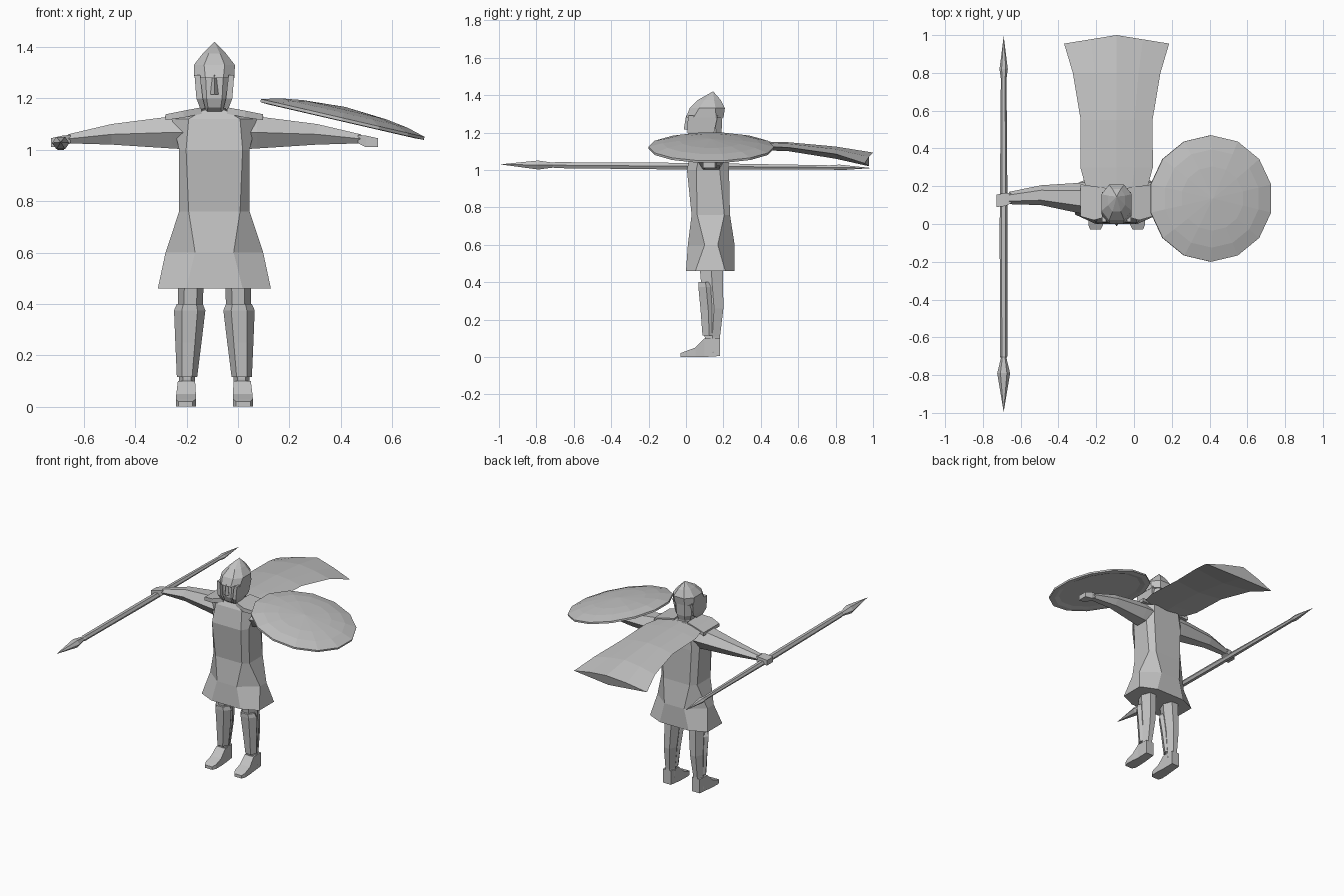
import bpy, math
from mathutils import Matrix

CX = -0.092  # body centre line
grey = bpy.data.materials.new("plain_grey")
grey.diffuse_color = (0.54, 0.54, 0.54, 1)


def loft(name, rings, matrix=None):
    """Skin rings of equal point count; a one-point end ring makes a tip."""
    import bmesh
    bm = bmesh.new()
    loops = [[bm.verts.new(p) for p in r] for r in rings]
    n = max(len(r) for r in rings)
    for a, b in zip(loops, loops[1:]):
        for i in range(n):
            j = (i + 1) % n
            if len(a) == 1:
                bm.faces.new((a[0], b[i], b[j]))
            elif len(b) == 1:
                bm.faces.new((a[i], a[j], b[0]))
            else:
                bm.faces.new((a[i], a[j], b[j], b[i]))
    for end in (loops[0], loops[-1]):
        if len(end) > 2:
            bm.faces.new(end)
    bmesh.ops.recalc_face_normals(bm, faces=bm.faces)
    if matrix:
        bm.transform(matrix)
    me = bpy.data.meshes.new(name)
    bm.to_mesh(me)
    bm.free()
    me.materials.append(grey)
    ob = bpy.data.objects.new(name, me)
    bpy.context.collection.objects.link(ob)
    return ob


def ngon(axis, at, u0, u1, v0, v1, n=6, turn=0.0):
    """Polygon across an axis, stretched to fill the bounds u0..u1, v0..v1."""
    ang = [2 * math.pi * (i + turn) / n for i in range(n)]
    mu = max(abs(math.cos(a)) for a in ang)
    mv = max(abs(math.sin(a)) for a in ang)
    pts = []
    for a in ang:
        u = (u0 + u1) / 2 + (u1 - u0) / 2 * math.cos(a) / mu
        v = (v0 + v1) / 2 + (v1 - v0) / 2 * math.sin(a) / mv
        pts.append({"x": (at, u, v), "y": (u, at, v), "z": (u, v, at)}[axis])
    return pts


def body_ring(z, w, f, y0, y1, c):
    """Chamfered rectangle: half width w, flat front half width f."""
    half = [(f, y0), (w, y0 + c), (w, y1 - c), (f, y1)]
    return [(CX + x, y, z) for x, y in half] + [(CX - x, y, z) for x, y in half[::-1]]


# tunic with flared skirt
loft("tunic", [body_ring(*r) for r in (
    (0.46, 0.22, 0.11, 0.0, 0.26, 0.05),
    (0.60, 0.19, 0.075, 0.01, 0.26, 0.09),
    (0.76, 0.137, 0.10, 0.03, 0.235, 0.03),
    (1.00, 0.137, 0.11, 0.005, 0.23, 0.05),
    (1.12, 0.165, 0.10, 0.03, 0.22, 0.05),
    (1.155, 0.07, 0.04, 0.05, 0.19, 0.03))])

# head and pointed helmet
loft("head", [body_ring(*r) for r in (
    (1.13, 0.05, 0.03, 0.07, 0.18, 0.03),
    (1.165, 0.045, 0.025, 0.025, 0.18, 0.03),
    (1.20, 0.06, 0.03, 0.012, 0.19, 0.03),
    (1.30, 0.066, 0.035, 0.015, 0.195, 0.04))])
loft("helmet", [body_ring(*r) for r in (
    (1.28, 0.078, 0.035, 0.0, 0.20, 0.04),
    (1.33, 0.08, 0.04, 0.02, 0.208, 0.05),
    (1.375, 0.045, 0.022, 0.065, 0.185, 0.035))] + [[(CX, 0.145, 1.42)]])
loft("nose", [ngon("z", 1.215, CX - 0.016, CX + 0.016, -0.012, 0.03, 4),
              ngon("z", 1.29, CX - 0.007, CX + 0.007, 0.0, 0.03, 4)])

for s, side in ((-1, "right"), (1, "left")):
    def bx(a, b):
        return CX + s * a, CX + s * b

    # cheek guards
    loft(side + "_cheek_guard", [
        ngon("z", 1.16, *bx(0.035, 0.055), 0.03, 0.09, 4, 0.5),
        ngon("z", 1.20, *bx(0.045, 0.07), 0.008, 0.15, 4, 0.5),
        ngon("z", 1.29, *bx(0.055, 0.077), 0.01, 0.17, 4, 0.5)])
    # leg, shin guard and foot
    loft(side + "_leg", [ngon("z", z, *bx(a, b), y0, y1) for z, a, b, y0, y1 in (
        (0.02, 0.078, 0.142, 0.11, 0.18), (0.11, 0.075, 0.137, 0.10, 0.182),
        (0.26, 0.057, 0.143, 0.10, 0.20), (0.40, 0.045, 0.142, 0.08, 0.198),
        (0.52, 0.04, 0.142, 0.07, 0.195))])
    loft(side + "_shin_guard", [ngon("z", z, *bx(a, b), y0, y1) for z, a, b, y0, y1 in (
        (0.115, 0.067, 0.146, 0.088, 0.16), (0.25, 0.05, 0.152, 0.078, 0.16),
        (0.375, 0.035, 0.157, 0.066, 0.15), (0.40, 0.045, 0.146, 0.066, 0.14))])
    loft(side + "_foot", [ngon("y", y, *bx(a, b), z0, z1, 4, 0.5) for y, a, b, z0, z1 in (
        (-0.03, 0.085, 0.14, 0.0, 0.02), (-0.005, 0.072, 0.15, 0.0, 0.03),
        (0.05, 0.072, 0.148, 0.0, 0.05), (0.10, 0.075, 0.142, 0.0, 0.10),
        (0.182, 0.08, 0.14, 0.005, 0.10))])
    # outstretched arm and hand
    loft(side + "_arm", [ngon("x", CX + s * x, y0, y1, z0, z1) for x, y0, y1, z0, z1 in (
        (0.08, 0.04, 0.22, 1.00, 1.135), (0.165, 0.05, 0.22, 1.005, 1.13),
        (0.40, 0.10, 0.205, 1.02, 1.10), (0.57, 0.105, 0.17, 1.025, 1.06))])
    loft(side + "_hand", [ngon("x", CX + s * x, y0, y1, z0, z1, 4, 0.5) for x, y0, y1, z0, z1 in (
        (0.56, 0.11, 0.165, 1.025, 1.058), (0.59, 0.095, 0.165, 1.01, 1.055),
        (0.636, 0.09, 0.155, 1.01, 1.045))])

# cape blown straight back: y, half width, edge z, ridge z, underside z
cape = ((0.07, 0.07, 1.15, 1.16, 1.13), (0.14, 0.175, 1.135, 1.16, 1.11),
        (0.20, 0.165, 1.135, 1.155, 1.11), (0.30, 0.192, 1.13, 1.155, 1.11),
        (0.55, 0.19, 1.12, 1.148, 1.10), (0.80, 0.232, 1.085, 1.125, 1.06),
        (0.955, 0.278, 1.035, 1.093, 1.02))
rings = []
for y, w, ze, zr, zu in cape:
    bow = 0.045 if y > 0.9 else 0.0
    rings.append([(CX - w, y, ze), (CX - w / 2, y + bow / 2, (ze + zr) / 2 + 0.006),
                  (CX, y + bow, zr), (CX + w / 2, y + bow / 2, (ze + zr) / 2 + 0.006),
                  (CX + w, y, ze), (CX, y + bow / 2, zu)])
loft("cape", rings)

# collar folds on the shoulders
for s, side in ((-1, "right"), (1, "left")):
    loft(side + "_collar", [
        ngon("x", CX + s * 0.05, 0.04, 0.19, 1.14, 1.165, 4, 0.5),
        ngon("x", CX + s * 0.12, 0.02, 0.20, 1.125, 1.152, 4, 0.5),
        ngon("x", CX + s * 0.19, 0.04, 0.21, 1.115, 1.138, 4, 0.5)])

# spear with leaf point and butt spike
spear = [[(-0.69, -0.995, 1.03)]]
for y, rx, rz in ((-0.79, 0.034, 0.024), (-0.71, 0.015, 0.013), (-0.70, 0.02, 0.016),
                  (0.0, 0.021, 0.018), (0.77, 0.015, 0.011), (0.82, 0.022, 0.015)):
    z = 1.02 - 0.008 * y
    spear.append(ngon("y", y, -0.69 - rx, -0.69 + rx, z - rz, z + rz))
loft("spear", spear + [[(-0.69, 0.995, 1.01)]])

# domed shield tilted over the forearm
disc = [ngon("z", z, -r, r, -r, r, 14, 0.5) for r, z in (
    (0.27, 0.006), (0.30, -0.002), (0.335, 0.0), (0.335, 0.012), (0.26, 0.032), (0.17, 0.045))]
for ring, r in zip(disc, (0.27, 0.30, 0.335, 0.335, 0.26, 0.17)):
    ring[:] = [(r * math.cos(2 * math.pi * (i + 0.5) / 14),
                r * math.sin(2 * math.pi * (i + 0.5) / 14), ring[0][2]) for i in range(14)]
loft("shield", disc + [[(0, 0, 0.056)]],
     Matrix.Translation((0.405, 0.135, 1.112)) @ Matrix.Rotation(math.radians(13), 4, "Y"))
